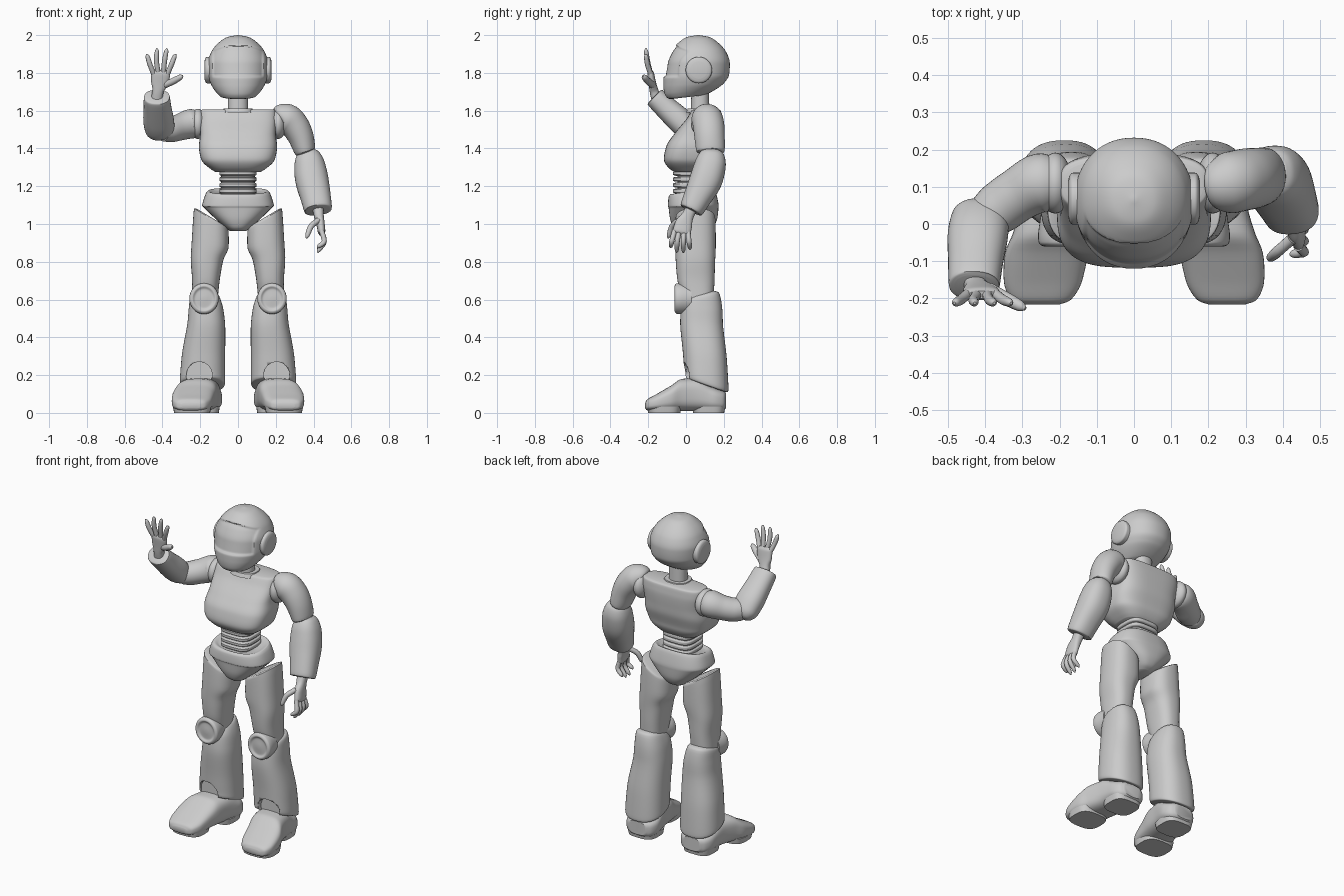
import bpy, bmesh
from math import sin, cos, pi, copysign
from mathutils import Vector


def interp(rings, k):
    """Smooth, overshoot-free interpolation between control rings."""
    d = [[b - a for a, b in zip(p, q)] for p, q in zip(rings, rings[1:])]
    m = [d[0]]
    for p, q in zip(d, d[1:]):
        m.append([0 if a * b <= 0 else 2 * a * b / (a + b) for a, b in zip(p, q)])
    m.append(d[-1])
    out = []
    for i in range(len(d)):
        for j in range(k):
            t = j / k
            h = (2*t**3 - 3*t*t + 1, t**3 - 2*t*t + t, 3*t*t - 2*t**3, t**3 - t*t)
            out.append([h[0]*a + h[1]*b + h[2]*c + h[3]*f for a, b, c, f
                        in zip(rings[i], m[i], rings[i + 1], m[i + 1])])
    return out + [list(rings[-1])]


def loft(name, rings, e=2.0, n=40, k=5, axis=None, ref=(1, 0, 0), side=1, shape=None, angle=40):
    """Skin superellipse rings (x, y, z, ra, rb, slope_x, slope_y).
    axis None: level rings with slopes; 'path': follow the centres; vector: fixed axis."""
    rings = interp([list(r) + [0] * (7 - len(r)) for r in rings], k)
    bm = bmesh.new()
    loops = []
    for i, (x, y, z, a, b, sx, sy) in enumerate(rings):
        if axis is not None:
            lo, hi = rings[max(i - 1, 0)], rings[min(i + 1, len(rings) - 1)]
            t = (Vector(hi[:3]) - Vector(lo[:3])) if axis == 'path' else Vector(axis)
            t.normalize()
            u = Vector(ref)
            u = (u - t * u.dot(t)).normalized()
            v = t.cross(u)
        loop = []
        for j in range(n):
            c, s = cos(2 * pi * j / n), sin(2 * pi * j / n)
            p = a * copysign(abs(c) ** (2 / e), c)
            q = b * copysign(abs(s) ** (2 / e), s)
            if axis is None:
                co = Vector((x + p, y + q, z + sx * p + sy * q))
            else:
                co = Vector((x, y, z)) + u * p + v * q
            if shape:
                co = shape(co)
            co.x *= side
            loop.append(bm.verts.new(co))
        loops.append(loop)
    for A, B in zip(loops, loops[1:]):
        for j in range(n):
            bm.faces.new((A[j], A[(j + 1) % n], B[(j + 1) % n], B[j]))
    bm.faces.new(loops[0])
    bm.faces.new(loops[-1])
    bmesh.ops.recalc_face_normals(bm, faces=bm.faces)
    me = bpy.data.meshes.new(name)
    bm.to_mesh(me)
    bm.free()
    ob = bpy.data.objects.new(name, me)
    bpy.context.collection.objects.link(ob)
    bpy.ops.object.select_all(action='DESELECT')
    ob.select_set(True)
    bpy.context.view_layer.objects.active = ob
    bpy.ops.object.shade_smooth_by_angle(angle=angle * pi / 180)
    return ob


def ball(name, c, r):
    bpy.ops.mesh.primitive_uv_sphere_add(segments=32, ring_count=20, location=c)
    ob = bpy.context.object
    ob.name, ob.scale = name, r
    bpy.ops.object.shade_smooth()


def level(front_back, e, name, **kw):
    """Centred body loft from (z, front y, back y, half width, slope_y)."""
    return loft(name, [(0, (f + b) / 2, z, w, (b - f) / 2, 0, s)
                       for z, f, b, w, s in front_back], e, **kw)


def finger(name, pts, r=0.0135):
    rad = [r, r, r * 0.8, r * 0.25]
    a, b, c = (Vector(p) for p in pts)
    path = [a, b, b.lerp(c, 0.75), c]
    loft(name, [(*p, q, q) for p, q in zip(path, rad)], n=14, k=4, axis='path', ref=(0.3, 0.9, 0.1))


# Head with recessed visor
def visor(co):
    if co.y < 0.05:
        edge = min(co.z - 1.775, 1.95 - 1.6 * co.x ** 2 - co.z, 0.138 - abs(co.x))
        t = min(max(edge / 0.012, 0), 1)
        co.y += 0.012 * t * t * (3 - 2 * t)
    return co


level([(2.0, .06, .07, .005, 0), (1.99, .007, .123, .055, 0), (1.96, -.04, .17, .102, 0),
       (1.91, -.083, .213, .142, 0), (1.85, -.108, .232, .16, 0), (1.79, -.118, .228, .158, 0),
       (1.74, -.12, .2, .143, .03), (1.695, -.11, .15, .113, .1), (1.675, -.09, .11, .092, .12),
       (1.672, -.075, .095, .08, .12)], 2.15, "head", n=96, k=9, shape=visor)
for s in (1, -1):
    loft("ear_disc", [(.13, .068, 1.815, .07, .07), (.163, .068, 1.815, .07, .07),
                      (.173, .068, 1.815, .062, .062), (.178, .068, 1.815, .045, .045)],
         axis=(1, 0, 0), ref=(0, 0, 1), side=s)
level([(1.57, .025, .125, .054, 0), (1.75, .03, .12, .052, 0)], 2.2, "neck")
level([(1.59, -.0, .155, .085, 0), (1.612, .01, .145, .075, 0)], 2.4, "neck_collar")

# Torso
level([(1.607, .045, .17, .185, 0), (1.602, .032, .182, .197, 0), (1.56, .005, .19, .203, 0),
       (1.48, -.06, .187, .2, 0), (1.41, -.105, .178, .207, 0), (1.34, -.117, .158, .194, 0),
       (1.295, -.09, .138, .15, 0), (1.275, -.06, .12, .12, 0)], 3.2, "chest", n=64, k=6)
level([(1.33, -.045, .11, .088, 0), (1.14, -.045, .115, .09, 0)], 3.5, "abdomen")
for i in range(5):
    z = 1.175 + i * 0.031
    level([(z - .013, -.055, .118, .09, 0), (z - .007, -.069, .126, .099, 0),
           (z + .007, -.069, .126, .099, 0), (z + .013, -.055, .118, .09, 0)],
          3.5, "abdomen_rib", k=3)
level([(1.165, -.06, .13, .13, .15), (1.175, -.078, .145, .155, .15), (1.165, -.09, .155, .168, .12),
       (1.1, -.096, .172, .19, .05), (1.085, -.092, .172, .178, 0), (1.03, -.085, .166, .122, 0),
       (.98, -.065, .14, .065, 0), (.962, -.04, .11, .042, 0)], 2.6, "pelvis", n=56)

# Legs and feet
for s in (1, -1):
    loft("thigh", [(.142, .05, 1.035, .075, .09, .6), (.142, .05, 1.028, .09, .105, .6),
                   (.147, .05, .9, .097, .108, .25), (.165, .05, .8, .085, .104),
                   (.17, .053, .7, .073, .098), (.176, .065, .6, .068, .08)], 2.5, side=s)
    loft("knee_cap", [(.18, .03, .605, .07, .078), (.18, -.03, .605, .078, .082),
                      (.18, -.05, .605, .076, .08), (.18, -.06, .605, .062, .066),
                      (.18, -.052, .605, .045, .048), (.18, -.055, .605, .01, .01)],
         axis=(0, 1, 0), side=s)
    shin = loft("shin", [(.176, .085, .635, .05, .06, 0, .2), (.176, .085, .62, .074, .088, 0, .2),
                         (.17, .083, .56, .09, .108), (.168, .082, .48, .099, .113),
                         (.183, .1, .3, .115, .115), (.188, .108, .17, .12, .117, 0, -.35),
                         (.188, .108, .15, .116, .113, 0, -.35),
                         (.188, .108, .145, .1, .1, 0, -.35)], 2.4, n=56, side=s)
    cut = loft("ankle_cutter", [(.205, -.2, .2, .068, .07), (.205, .03, .2, .068, .07)],
               axis=(0, 1, 0), k=1, side=s)
    cut.hide_render = True
    cut.display_type = 'WIRE'
    cut.hide_set(True)
    mod = shin.modifiers.new("ankle_opening", 'BOOLEAN')
    mod.operation, mod.object, mod.solver = 'DIFFERENCE', cut, 'EXACT'
    loft("shoe", [(.25, -.216, .038, .05, .015), (.25, -.207, .042, .076, .028),
                  (.245, -.155, .055, .105, .045), (.235, -.08, .077, .112, .067),
                  (.217, -.02, .095, .107, .085), (.2, .06, .097, .102, .087),
                  (.188, .14, .075, .104, .065), (.186, .195, .065, .085, .052),
                  (.186, .213, .065, .06, .04)], 3, n=48, axis=(0, 1, 0), side=s)
    loft("toe_sole", [(.243, -.115, 0, .095, .085), (.243, -.115, .035, .102, .092)], 3, k=1, side=s)
    loft("heel_sole", [(.19, .12, 0, .088, .082), (.19, .12, .035, .094, .088)], 3.2, k=1, side=s)
    ball("shoulder_socket", (.212 * s, .11, 1.53), (.045, .082, .08))

# Lowered arm
loft("lowered_upper_arm", [(.215, .105, 1.553, .055, .055), (.232, .107, 1.56, .075, .075),
                           (.262, .112, 1.555, .083, .08), (.3, .12, 1.52, .083, .076),
                           (.333, .125, 1.46, .08, .068), (.355, .13, 1.385, .074, .055),
                           (.358, .13, 1.377, .06, .045)], axis='path', ref=(0, 1, 0))
ball("lowered_elbow", (.365, .135, 1.36), (.052, .058, .055))
loft("lowered_forearm", [(.368, .142, 1.39, .04, .045), (.37, .14, 1.375, .058, .062),
                         (.378, .13, 1.32, .08, .082), (.39, .108, 1.24, .088, .087),
                         (.412, .06, 1.14, .08, .074), (.425, .028, 1.075, .072, .062),
                         (.4255, .026, 1.071, .06, .05)], 2.3, axis='path')
loft("lowered_palm", [(.424, .03, 1.085, .03, .03), (.428, .01, 1.045, .026, .032),
                      (.437, -.012, 1.0, .022, .046), (.442, -.022, .96, .02, .048),
                      (.442, -.025, .945, .012, .035)], 2.4, n=24, axis='path')
for b, m, t, z in ((-.06, -.075, -.082, .875), (-.036, -.046, -.05, .848),
                   (-.01, -.014, -.014, .848), (.01, .016, .022, .865)):
    finger("lowered_finger", [(.442, b, .965), (.457, m, .91), (.42, t, z)])
finger("lowered_thumb", [(.425, -.04, 1.02), (.385, -.075, .985), (.362, -.095, .925)], .015)

# Raised arm, waving
loft("raised_upper_arm", [(-.215, .112, 1.533, .07, .07), (-.25, .11, 1.53, .078, .08),
                          (-.31, .08, 1.512, .07, .072), (-.36, .045, 1.5, .067, .07),
                          (-.4, .015, 1.498, .06, .06)], axis='path', ref=(0, 0, 1))
loft("raised_forearm", [(-.405, .045, 1.465, .03, .025), (-.408, .035, 1.475, .058, .045),
                        (-.413, .012, 1.5, .078, .062), (-.42, -.03, 1.545, .081, .068),
                        (-.426, -.1, 1.61, .074, .062), (-.43, -.165, 1.672, .067, .054),
                        (-.43, -.168, 1.675, .052, .042)], 2.3, axis='path')
loft("raised_palm", [(-.43, -.155, 1.66, .03, .028), (-.424, -.168, 1.7, .03, .024),
                     (-.415, -.178, 1.745, .045, .02), (-.409, -.187, 1.795, .05, .018),
                     (-.408, -.19, 1.815, .036, .01)], 2.4, n=24, axis='path')
for bx, mx, tx, mz, tz in ((-.447, -.468, -.483, 1.85, 1.9), (-.422, -.432, -.428, 1.87, 1.93),
                           (-.396, -.388, -.376, 1.87, 1.93), (-.373, -.35, -.33, 1.85, 1.9)):
    finger("raised_finger", [(bx, -.188, 1.795), (mx, -.205, mz), (tx, -.213, tz)])
finger("raised_thumb", [(-.39, -.175, 1.735), (-.345, -.2, 1.755), (-.292, -.228, 1.785)], .018)
